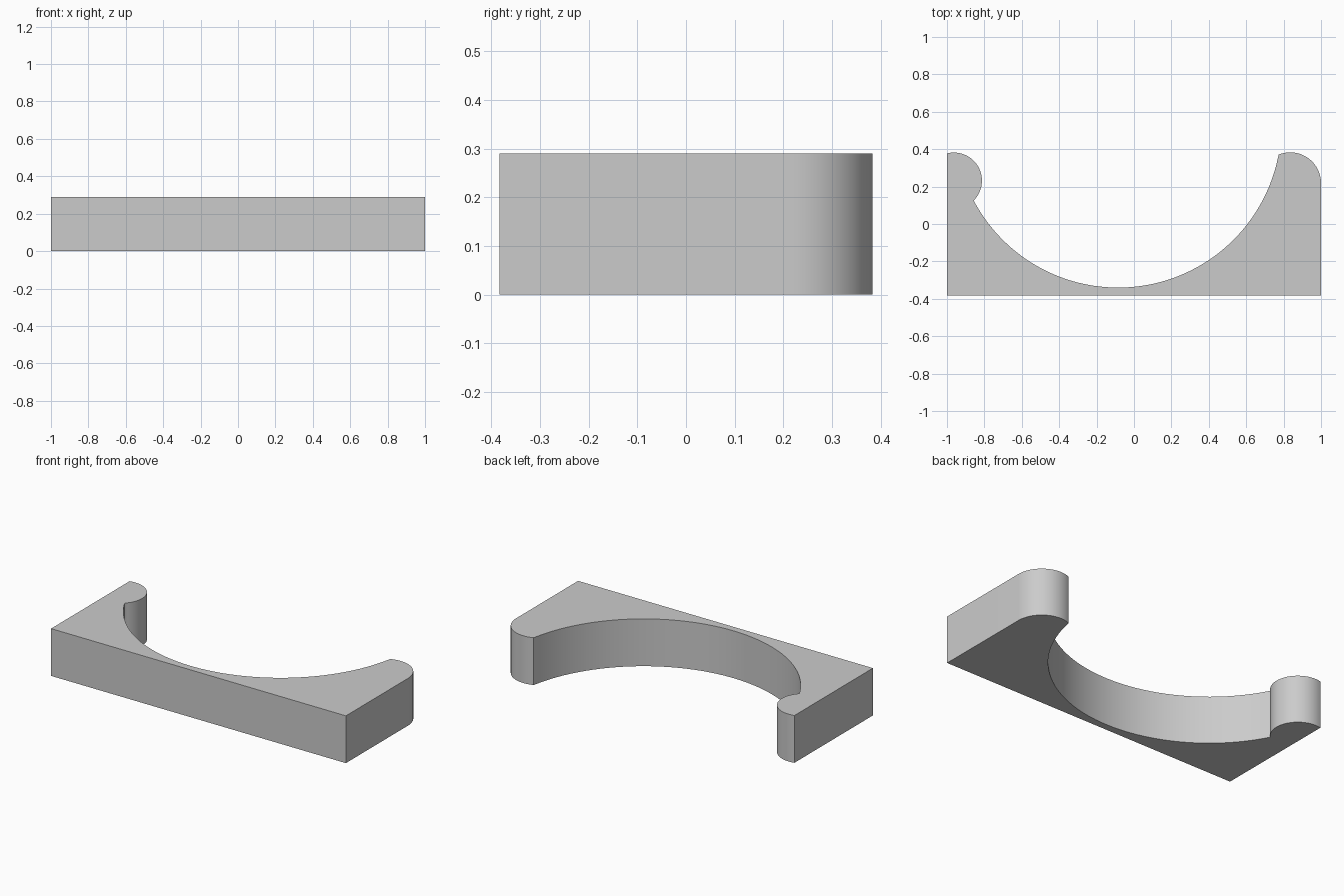
import bpy, bmesh
from math import atan2, cos, sin, pi, radians

cube = bpy.data.objects.get("Cube")
if cube:
    bpy.data.objects.remove(cube, do_unlink=True)

HEIGHT, HALF_WIDTH, FRONT = 0.29, 1.0, -0.383


def arc(center, radius, start, end, steps):
    """Points along an arc between two angles."""
    return [(center[0] + radius * cos(start + (end - start) * i / steps),
             center[1] + radius * sin(start + (end - start) * i / steps))
            for i in range(steps + 1)]


def angle(center, point):
    return atan2(point[1] - center[1], point[0] - center[0])


# Centres of the round tips and the large hollow, and where they meet
right_tip, left_tip, hollow = (0.835, 0.218), (-0.963, 0.232), (-0.085, 0.533)
right_join, left_join = (0.773, 0.374), (-0.857, 0.123)

# Outline, anticlockwise from the front right corner
outline = [(-HALF_WIDTH, FRONT), (HALF_WIDTH, FRONT)]
outline += arc(right_tip, 0.165, 0, angle(right_tip, right_join), 32)
outline += arc(hollow, 0.873, angle(hollow, right_join),
               angle(hollow, left_join) - 2 * pi * (angle(hollow, left_join) > 0), 72)[1:]
outline += arc(left_tip, 0.15, angle(left_tip, left_join), radians(104), 40)[1:]
outline[-1] = (-HALF_WIDTH, outline[-1][1])

# Solid block raised from the outline
bm = bmesh.new()
base = bm.faces.new([bm.verts.new((x, y, 0)) for x, y in outline])
raised = bmesh.ops.extrude_face_region(bm, geom=[base], use_keep_orig=True)
bmesh.ops.translate(bm, vec=(0, 0, HEIGHT),
                    verts=[v for v in raised["geom"] if isinstance(v, bmesh.types.BMVert)])
bmesh.ops.recalc_face_normals(bm, faces=bm.faces)
mesh = bpy.data.meshes.new("curved_cradle")
bm.to_mesh(mesh)
bm.free()
cradle = bpy.data.objects.new("curved_cradle", mesh)
bpy.context.collection.objects.link(cradle)

# Plain grey material
grey = bpy.data.materials.new("light_grey")
grey.use_nodes = True
color = (0.6, 0.6, 0.6, 1)
grey.diffuse_color = color
grey.node_tree.nodes["Principled BSDF"].inputs["Base Color"].default_value = color
mesh.materials.append(grey)

# Smooth curved walls with crisp edges
bpy.ops.object.select_all(action="DESELECT")
cradle.select_set(True)
bpy.context.view_layer.objects.active = cradle
bpy.ops.object.shade_smooth_by_angle(angle=radians(25))
